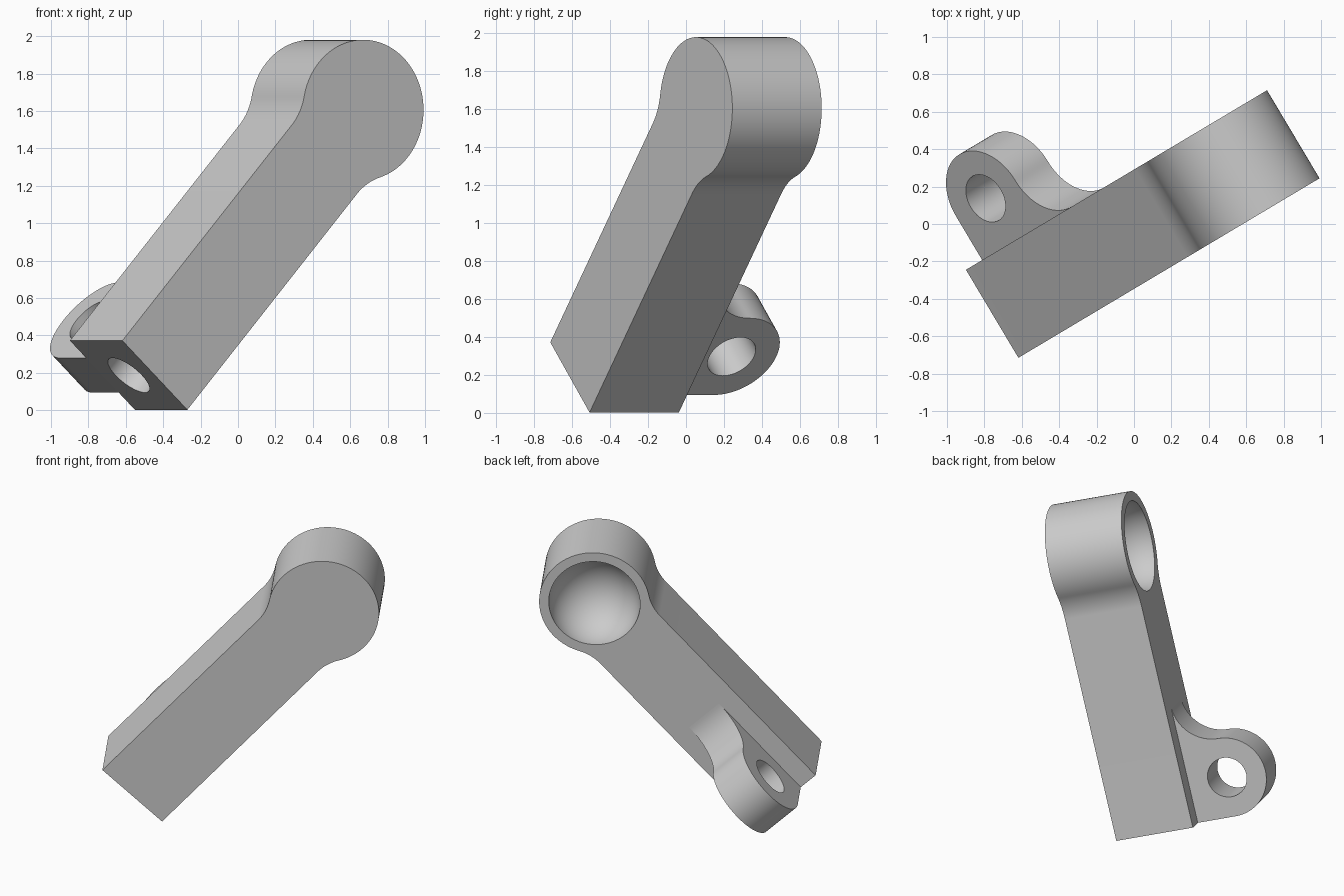
import bpy, bmesh
from math import sin, cos, pi, sqrt, atan2
from mathutils import Matrix, Vector

cube = bpy.data.objects.get("Cube")
if cube:
    bpy.data.objects.remove(cube, do_unlink=True)

# Dimensions
HALF = 0.274      # half the arm width, also the lug radius
THICK = 0.548     # arm thickness
LENGTH = 1.922    # arm end to head centre
HEAD = 0.375      # head radius
NECK = 0.317      # neck fillet radius
SOCKET = 0.31     # socket radius

# Arm frame: along its length, across its width, through its thickness
across = Vector((0.859, 0.512, 0)).normalized()
up = Vector((0, 0, 1))
along = (across * 0.675 + up * 0.738).normalized()
depth = up.cross(across)
width = depth.cross(along)
origin = across * -0.695 + depth * -0.298 + up * 0.187


def frame(x, y, z, start):
    m = Matrix((x, y, z)).transposed().to_4x4()
    m.translation = start
    return m


ARM = frame(along, width, depth, origin)
LUG = frame(along, depth, -width, origin + depth * THICK)

grey = bpy.data.materials.new("plain grey")
grey.use_nodes = True
grey.diffuse_color = (0.6, 0.6, 0.6, 1)
grey.node_tree.nodes["Principled BSDF"].inputs["Base Color"].default_value = (0.6, 0.6, 0.6, 1)


def arc(cx, cy, r, a0, a1, n=32):
    angles = [a0 + (a1 - a0) * i / n for i in range(n + 1)]
    return [(cx + r * cos(a), cy + r * sin(a)) for a in angles]


def finish(name, bm, matrix):
    bmesh.ops.recalc_face_normals(bm, faces=bm.faces)
    bm.transform(matrix)
    mesh = bpy.data.meshes.new(name)
    bm.to_mesh(mesh)
    bm.free()
    mesh.materials.append(grey)
    ob = bpy.data.objects.new(name, mesh)
    bpy.context.collection.objects.link(ob)
    return ob


def prism(name, points, z0, z1, matrix):
    bm = bmesh.new()
    face = bm.faces.new([bm.verts.new((x, y, z0)) for x, y in points])
    top = bmesh.ops.extrude_face_region(bm, geom=[face])["geom"]
    verts = [g for g in top if isinstance(g, bmesh.types.BMVert)]
    bmesh.ops.translate(bm, verts=verts, vec=(0, 0, z1 - z0))
    return finish(name, bm, matrix)


def select(ob):
    bpy.ops.object.select_all(action="DESELECT")
    ob.select_set(True)
    bpy.context.view_layer.objects.active = ob


def cut(ob, cutter):
    select(ob)
    mod = ob.modifiers.new("cut", "BOOLEAN")
    mod.operation = "DIFFERENCE"
    mod.solver = "EXACT"
    mod.object = cutter
    bpy.ops.object.modifier_apply(modifier=mod.name)
    bpy.data.objects.remove(cutter, do_unlink=True)


# Arm with round head: half outline, then its mirror
neck_x = LENGTH - sqrt((HEAD + NECK) ** 2 - (HALF + NECK) ** 2)
turn = atan2(HALF + NECK, neck_x - LENGTH)
half = [(0, HALF)]
half += arc(neck_x, HALF + NECK, NECK, -pi / 2, turn - pi, 16)
half += arc(LENGTH, 0, HEAD, turn, 0, 40)[1:]
outline = half + [(x, -y) for x, y in reversed(half[:-1])]
arm = prism("arm", outline, 0, THICK, ARM)

# Round socket in the back of the head
bm = bmesh.new()
bmesh.ops.create_uvsphere(bm, u_segments=64, v_segments=33, radius=SOCKET)
cut(arm, finish("socket_cutter", bm, ARM @ Matrix.Translation((LENGTH, 0, THICK))))

# Blind hole in the arm's free end
END = frame(depth, width, -along, origin + depth * THICK / 2)
cut(arm, prism("end_hole_cutter", arc(0, 0, HALF / 2, 0, 2 * pi, 48)[:-1], -0.55, 0.1, END))

# Side lug with a through hole
profile = [(0, 0)] + arc(HALF, HALF, HALF, pi, 0, 40)
profile += arc(3 * HALF, HALF, HALF, pi, 1.5 * pi, 24)[1:]
lug = prism("side_lug", profile, -HALF / 2, HALF / 2, LUG)
hole = arc(HALF, HALF, HALF / 2, 0, 2 * pi, 48)[:-1]
cut(lug, prism("lug_hole_cutter", hole, -HALF, HALF, LUG))

for ob in (arm, lug):
    select(ob)
    bpy.ops.object.shade_smooth_by_angle(angle=pi / 6)
